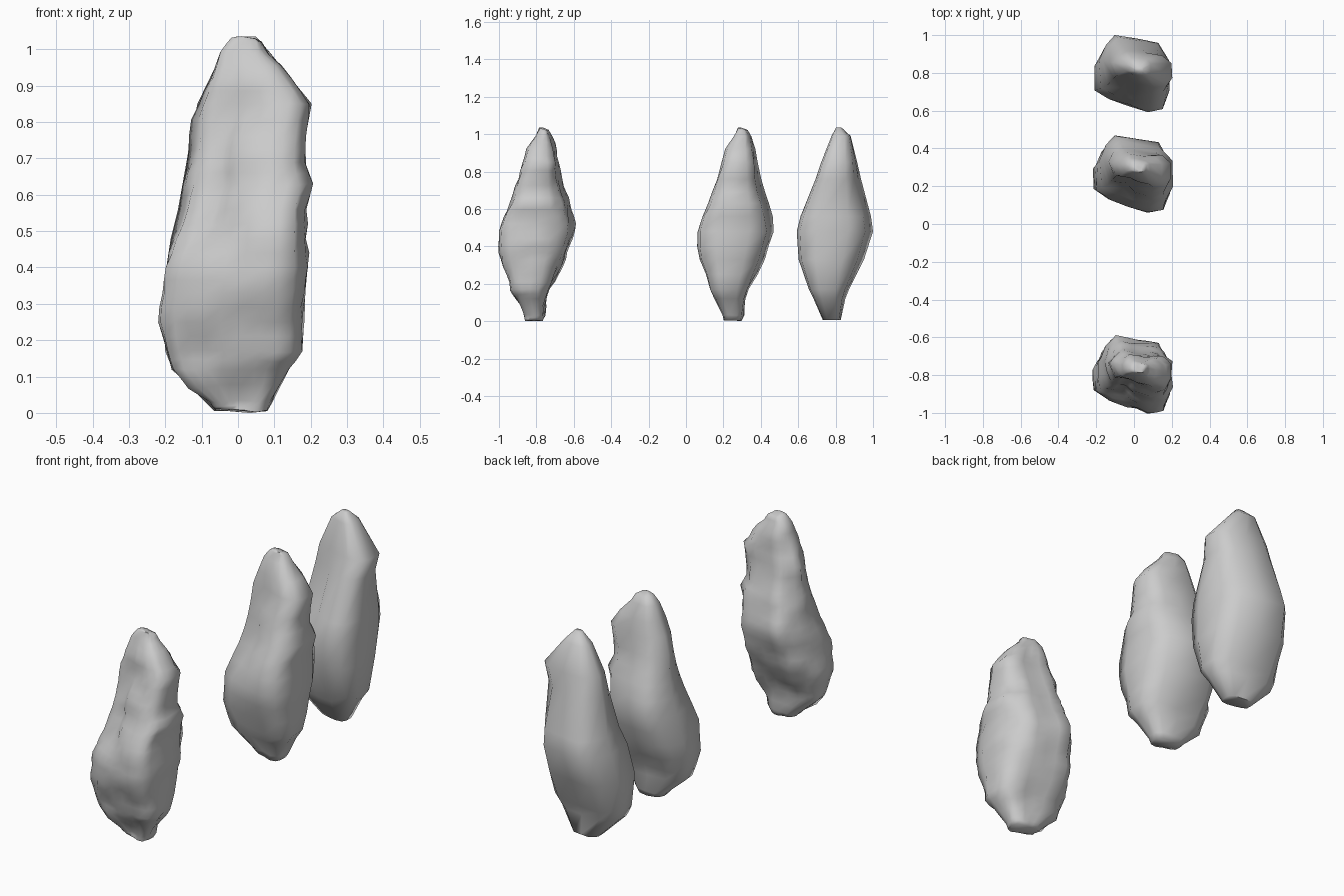
import bpy, bmesh, math
from mathutils import Vector, noise

if "Cube" in bpy.data.objects:
    bpy.data.objects.remove(bpy.data.objects["Cube"])

# height, left, right, front, back extents of the rock
PROFILE = [
    (0.005, -0.065, 0.08, -0.065, 0.03), (0.03, -0.08, 0.095, -0.075, 0.042),
    (0.12, -0.18, 0.14, -0.115, 0.055), (0.17, -0.20, 0.175, -0.14, 0.075),
    (0.25, -0.213, 0.178, -0.167, 0.115), (0.33, -0.208, 0.183, -0.195, 0.155),
    (0.40, -0.20, 0.188, -0.205, 0.18), (0.48, -0.185, 0.185, -0.205, 0.203),
    (0.56, -0.165, 0.188, -0.185, 0.192), (0.63, -0.15, 0.208, -0.155, 0.178),
    (0.69, -0.14, 0.186, -0.13, 0.158), (0.76, -0.13, 0.187, -0.105, 0.14),
    (0.85, -0.113, 0.205, -0.075, 0.12), (0.92, -0.075, 0.15, -0.055, 0.10),
    (0.99, -0.045, 0.09, -0.02, 0.085), (1.025, -0.015, 0.07, 0.0, 0.065),
    (1.035, 0.01, 0.05, 0.005, 0.035)]
# squarish cross-section in a -1..1 box, seen from above
SECTION = [(-1, -.4), (-.62, -.66), (-.15, -.85), (.4, -1), (.82, -.92), (1, -.48),
           (1, .35), (.7, .8), (.1, .91), (-.55, 1), (-.8, .75), (-1, .35)]
# how far the front left corner (above mid height) and back right corner are worn off
WORN_FRONT = {0: .15, 1: .38, 2: .15}
WORN_BACK = {6: .08, 7: .16, 8: .05}


def rock(name, y, levels, rough, cuts):
    bm = bmesh.new()
    rings = []
    n = len(SECTION)
    for i in levels:
        z, xl, xr, yf, yb = PROFILE[i]
        t = 0.3 * min(1, max(0, z - 0.5) / 0.5) ** 2   # rounder towards the top
        front = min(1, max(0, (z - 0.42) / 0.15)) * min(1, max(0, (1.05 - z) / 0.25))
        back = math.exp(-((z - 0.73) / 0.13) ** 2)
        ring = []
        for k, q in enumerate(SECTION):
            p = Vector(q)
            p = p.lerp(p.normalized(), t)
            p *= 1 - front * WORN_FRONT.get(k, 0) - back * WORN_BACK.get(k, 0)
            ring.append(bm.verts.new(((xl + xr) / 2 + p.x * (xr - xl) / 2,
                                      (yf + yb) / 2 + p.y * (yb - yf) / 2, z)))
        rings.append(ring)
    for lo, hi in zip(rings, rings[1:]):
        for k in range(n):
            bm.faces.new((lo[k], lo[(k + 1) % n], hi[(k + 1) % n], hi[k]))
    bm.faces.new(rings[0][::-1])
    bm.faces.new(rings[-1])
    if cuts:
        bmesh.ops.subdivide_edges(bm, edges=bm.edges[:], cuts=cuts, smooth=0.2, use_grid_fill=True)
    bm.normal_update()
    # lumps, plus a hollow low on the front and a groove up the back
    moves = []
    for v in bm.verts:
        c, nrm = v.co, v.normal
        d = rough * (noise.noise(c * 9) + 0.6 * noise.noise(c * 20))
        if rough:
            if nrm.y < 0:
                d -= 0.015 * math.exp(-((c.x - .02) ** 2 + (c.z - .28) ** 2) / .003)
            else:
                d -= 0.012 * math.exp(-(c.x - .02) ** 2 / .003 - (c.z - .7) ** 2 / .03)
        moves.append(nrm * d)
    for v, d in zip(bm.verts, moves):
        v.co += d
        v.co.z = max(v.co.z, 0)
    me = bpy.data.meshes.new(name)
    bm.to_mesh(me)
    bm.free()
    ob = bpy.data.objects.new(name, me)
    ob.location.y = y
    bpy.context.collection.objects.link(ob)
    bpy.context.view_layer.objects.active = ob
    ob.select_set(True)
    bpy.ops.object.shade_smooth_by_angle(angle=math.radians(75))
    ob.select_set(False)


# the same rock at three levels of detail
rock("rock_detailed", -0.795, range(17), 0.014, 1)
rock("rock_medium", 0.268, range(17), 0.012, 0)
rock("rock_simple", 0.797, [0, 2, 3, 5, 7, 8, 11, 12, 14, 16], 0, 0)
